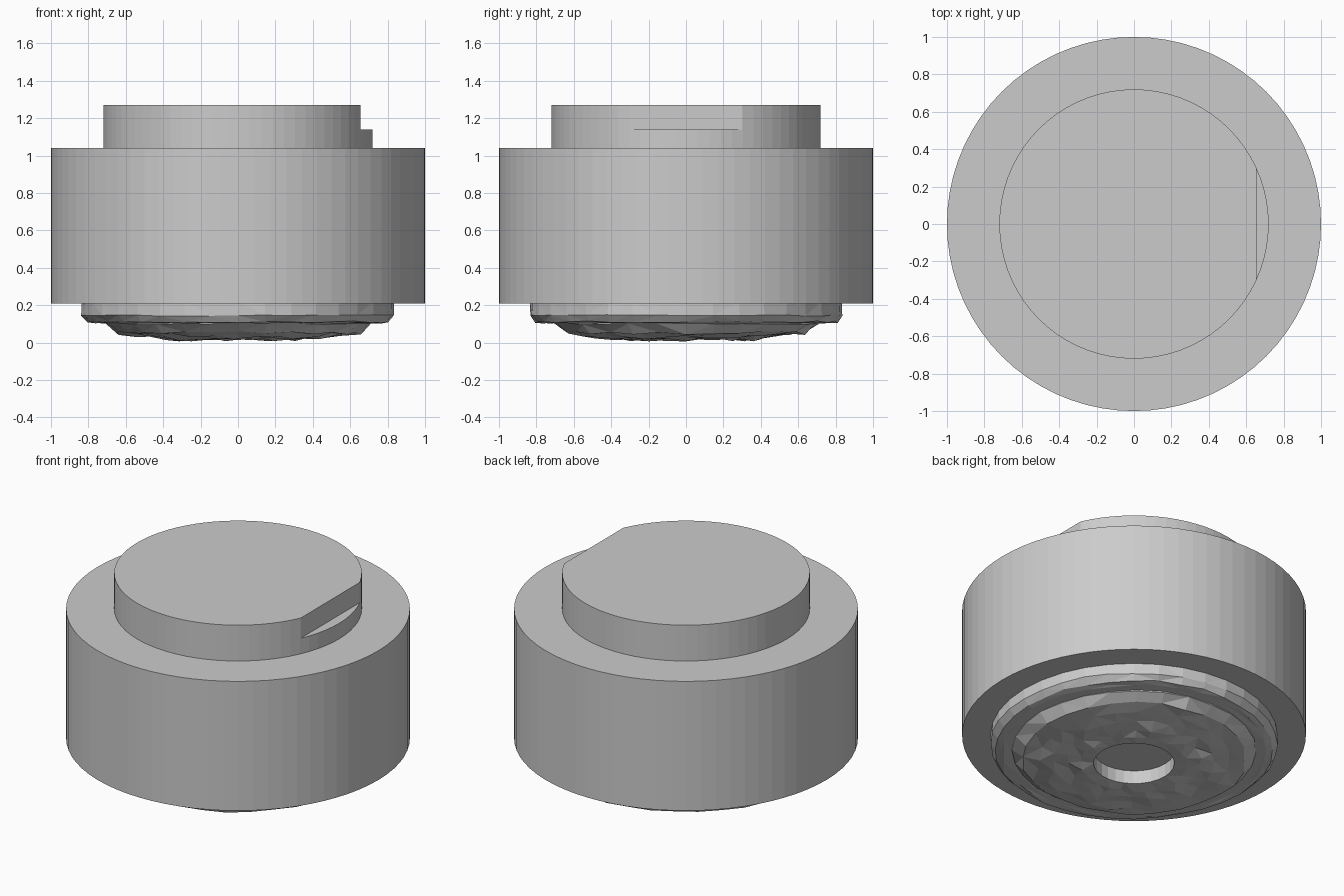
import bpy, bmesh, math, random
from mathutils import Vector

random.seed(4)
cube = bpy.data.objects.get("Cube")
if cube:
    bpy.data.objects.remove(cube, do_unlink=True)


def finish(name, bm):
    bmesh.ops.recalc_face_normals(bm, faces=bm.faces)
    mesh = bpy.data.meshes.new(name)
    bm.to_mesh(mesh)
    bm.free()
    obj = bpy.data.objects.new(name, mesh)
    bpy.context.collection.objects.link(obj)
    return obj


def lathe(name, profile, sides, rough=()):
    """Revolve (radius, z) points, close both ends; rough gives z jitter per ring."""
    bm = bmesh.new()
    rings = []
    for i, (radius, z) in enumerate(profile):
        wobble = rough[i] if i < len(rough) else 0
        ring = []
        for k in range(sides):
            a = math.tau * k / sides
            r = radius + random.uniform(-wobble, wobble)
            height = max(0, z + random.uniform(-wobble, wobble))
            ring.append(bm.verts.new((r * math.cos(a), r * math.sin(a), height)))
        rings.append(ring)
    for low, high in zip(rings, rings[1:]):
        for k in range(sides):
            n = (k + 1) % sides
            bm.faces.new((low[k], low[n], high[n], high[k]))
    bm.faces.new(rings[0])
    bm.faces.new(rings[-1])
    if rough:
        bmesh.ops.triangulate(bm, faces=bm.faces[:])
    return finish(name, bm)


# Main drum
lathe("drum", [(1, 0.21), (1, 1.04)], 72)

# Raised top boss with a flat notch on its left side
boss = lathe("top_boss", [(0.72, 1.03), (0.72, 1.27)], 72)
bm = bmesh.new()
bmesh.ops.create_cube(bm, size=1)
bmesh.ops.translate(bm, verts=bm.verts, vec=Vector((0.655 + 0.5, 0, 1.14 + 0.5)))
cutter = finish("notch_cutter", bm)
cutter.hide_render = True
notch = boss.modifiers.new("notch", "BOOLEAN")
notch.operation = "DIFFERENCE"
notch.solver = "EXACT"
notch.object = cutter
bpy.context.view_layer.objects.active = boss
bpy.ops.object.modifier_apply(modifier=notch.name)
bpy.data.objects.remove(cutter, do_unlink=True)

# Stepped collar below the drum
lathe("lower_collar", [(0.77, 0.105), (0.805, 0.11), (0.835, 0.145), (0.835, 0.22)], 36,
      (0.004, 0.006, 0.004, 0))

# Uneven underside with a shallow central hole, from hole floor out to the rim
lathe("rough_underside",
      [(0.235, 0.12), (0.235, 0.02), (0.31, 0.018), (0.39, 0.02), (0.47, 0.03),
       (0.56, 0.04), (0.65, 0.05), (0.71, 0.10), (0.71, 0.15)], 28,
      (0, 0, 0.012, 0.014, 0.014, 0.012, 0.01, 0.006, 0))
